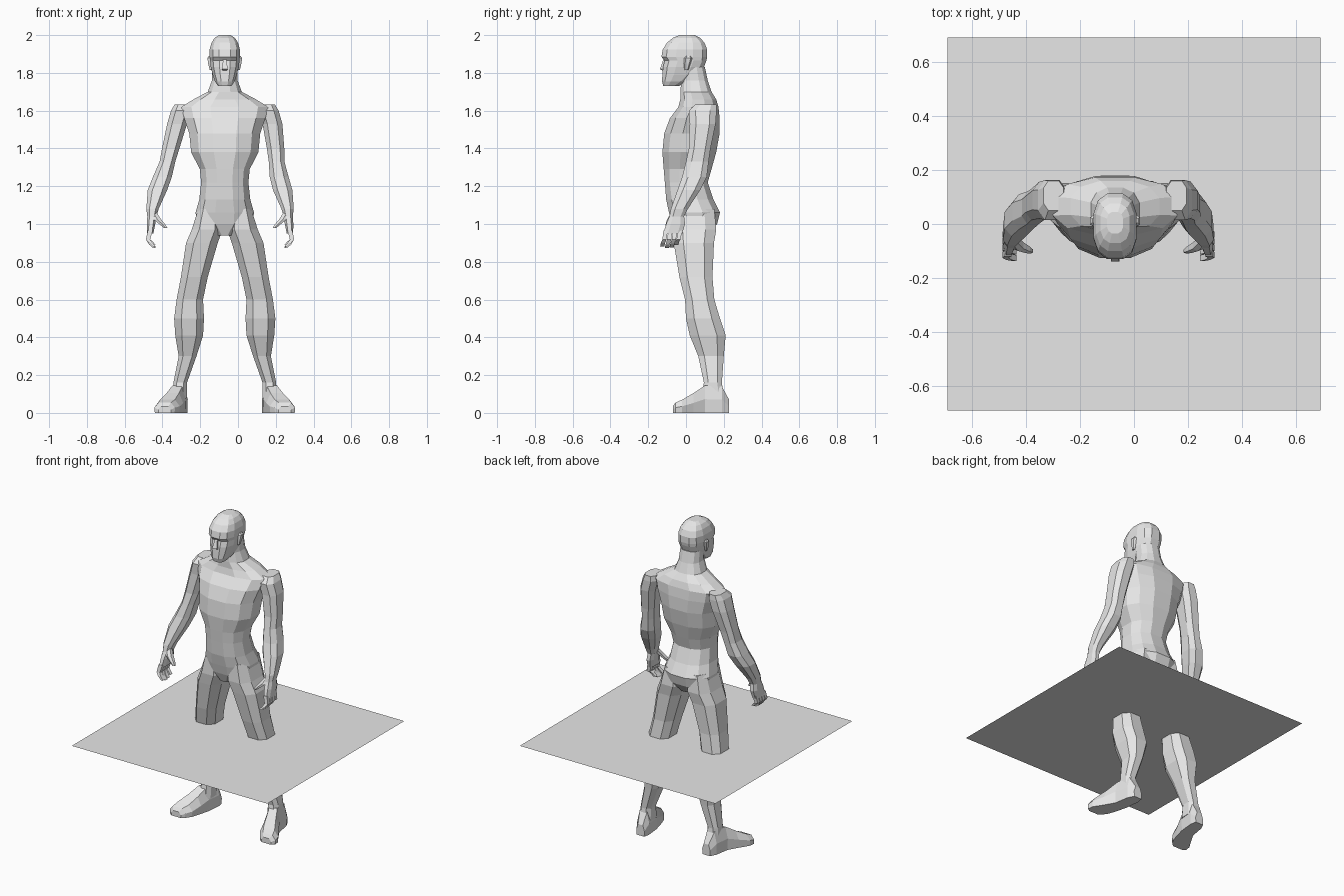
import bpy, bmesh, math
from mathutils import Vector

CX = -0.07  # the figure stands slightly left of the ground centre

grey = bpy.data.materials.new("plain_grey")
grey.diffuse_color = (0.8, 0.8, 0.8, 1)


def finish(name, bm):
    me = bpy.data.meshes.new(name)
    bm.to_mesh(me)
    bm.free()
    me.materials.append(grey)
    ob = bpy.data.objects.new(name, me)
    bpy.context.collection.objects.link(ob)
    return ob


def loft(name, rings):
    """Skin a closed, flat-faced body through rings of points."""
    bm = bmesh.new()
    vs = [[bm.verts.new(p) for p in r] for r in rings]
    n = len(vs[0])
    for a, b in zip(vs, vs[1:]):
        for i in range(n):
            j = (i + 1) % n
            bm.faces.new((a[i], a[j], b[j], b[i]))
    bm.faces.new(vs[0])
    bm.faces.new(vs[-1])
    bmesh.ops.recalc_face_normals(bm, faces=bm.faces)
    return finish(name, bm)


def ring(x0, x1, y0, y1, z, n=8, power=0.75):
    """Horizontal rounded ring that fills the box x0..x1, y0..y1."""
    pts = []
    for i in range(n):
        a = (i + 0.5) * 2 * math.pi / n
        c, s = math.cos(a), math.sin(a)
        pts.append((math.copysign(abs(c) ** power, c), math.copysign(abs(s) ** power, s)))
    mx, my = max(p[0] for p in pts), max(p[1] for p in pts)
    return [Vector(((x0 + x1) / 2 + p[0] / mx * (x1 - x0) / 2,
                    (y0 + y1) / 2 + p[1] / my * (y1 - y0) / 2, z)) for p in pts]


# Torso and neck: z, half width, front y, back y
torso = [(0.94, 0.05, -0.05, 0.12), (1.00, 0.145, -0.075, 0.165), (1.06, 0.155, -0.09, 0.18),
         (1.13, 0.135, -0.105, 0.145), (1.22, 0.125, -0.112, 0.115), (1.29, 0.132, -0.118, 0.135),
         (1.38, 0.178, -0.125, 0.16), (1.48, 0.188, -0.115, 0.178), (1.56, 0.215, -0.085, 0.178),
         (1.62, 0.23, -0.04, 0.172), (1.66, 0.165, -0.03, 0.16), (1.70, 0.09, -0.03, 0.135),
         (1.76, 0.068, -0.025, 0.115), (1.83, 0.066, -0.03, 0.10)]
loft("torso", [ring(CX - w, CX + w, f, b, z, 12, 0.85) for z, w, f, b in torso])

# Head, with jaw, recessed eye line and brow
head = [(1.73, 0.035, -0.12, -0.04), (1.755, 0.052, -0.127, 0.02), (1.79, 0.064, -0.125, 0.07),
        (1.83, 0.074, -0.122, 0.095), (1.865, 0.078, -0.113, 0.108), (1.885, 0.08, -0.13, 0.112),
        (1.925, 0.08, -0.123, 0.112), (1.96, 0.07, -0.1, 0.098), (1.985, 0.054, -0.07, 0.075),
        (2.0, 0.03, -0.035, 0.045)]
loft("head", [ring(CX - w, CX + w, f, b, z, 12, 0.75) for z, w, f, b in head])
loft("nose", [ring(CX - w, CX + w, f, -0.10, z, 4)
              for z, w, f in [(1.812, 0.012, -0.122), (1.82, 0.016, -0.138), (1.872, 0.008, -0.12)]])

# Limb tables: outer and inner distance from the centre line, front y, back y, z
leg = [(0.14, 0.03, -0.07, 0.15, 1.08), (0.175, 0.012, -0.075, 0.16, 0.97),
       (0.205, 0.037, -0.065, 0.148, 0.90), (0.232, 0.09, -0.035, 0.14, 0.72),
       (0.255, 0.115, -0.005, 0.15, 0.60), (0.268, 0.11, 0.0, 0.18, 0.50),
       (0.262, 0.115, 0.02, 0.21, 0.41), (0.244, 0.15, 0.065, 0.20, 0.30),
       (0.272, 0.20, 0.095, 0.19, 0.16), (0.275, 0.20, 0.08, 0.20, 0.08)]
arm = [(0.265, 0.19, 0.05, 0.16, 1.633), (0.285, 0.18, 0.015, 0.162, 1.60),
       (0.305, 0.20, 0.02, 0.157, 1.53), (0.332, 0.24, 0.015, 0.13, 1.40),
       (0.345, 0.262, 0.0, 0.12, 1.33), (0.38, 0.28, -0.02, 0.11, 1.25),
       (0.408, 0.305, -0.045, 0.075, 1.18), (0.415, 0.35, -0.08, 0.01, 1.08),
       (0.41, 0.362, -0.088, -0.01, 1.04), (0.413, 0.368, -0.105, -0.005, 1.00),
       (0.412, 0.378, -0.12, -0.02, 0.95)]
# Foot: centre distance, y, half width, top height
foot = [(0.232, 0.228, 0.028, 0.07), (0.238, 0.19, 0.042, 0.14), (0.25, 0.10, 0.045, 0.145),
        (0.275, 0.04, 0.055, 0.105), (0.303, -0.02, 0.065, 0.07), (0.318, -0.055, 0.055, 0.055),
        (0.318, -0.07, 0.034, 0.035)]

for label, side in (("right", -1), ("left", 1)):
    def X(s, z=2.0):
        # the left forearm hangs a little closer to the body
        tuck = min(0.05, max(0.0, (1.5 - z) * 0.17)) if side > 0 else 0
        return CX + side * (s - tuck)

    # Legs and feet
    loft(label + "_leg", [ring(X(o), X(i), f, b, z) for o, i, f, b, z in leg])
    loft(label + "_foot", [[Vector((X(s + k * w), y, h * t)) for k, t in
                            ((-0.95, 0), (0.95, 0), (1, 0.5), (0.6, 1), (-0.6, 1), (-1, 0.5))]
                           for s, y, w, h in foot])

    # Arm and palm
    loft(label + "_arm", [ring(X(o, z), X(i, z), f, b, z) for o, i, f, b, z in arm])

    # Four curled fingers
    for k in range(4):
        y = -0.108 + k * 0.025
        drop = (0.008, 0.0, 0.004, 0.016)[k]
        path = [(0.395, 0.965, 0.013, 0), (0.406, 0.918, 0.011, -0.006),
                (0.392, 0.892 + drop, 0.010, -0.014), (0.372, 0.872 + drop, 0.007, -0.018)]
        loft(f"{label}_finger_{k + 1}",
             [ring(X(s - r, z), X(s + r, z), y + dy - 0.011, y + dy + 0.011, z, 4)
              for s, z, r, dy in path])

    # Thumb
    loft(label + "_thumb",
         [ring(X(s - r, z), X(s + r, z), y - r, y + r, z, 6)
          for s, y, z, r in [(0.378, -0.06, 1.06, 0.018), (0.358, -0.08, 1.025, 0.02),
                             (0.33, -0.093, 0.998, 0.015), (0.312, -0.10, 0.978, 0.009)]])

    # Ear
    loft(label + "_ear",
         [ring(X(0.065), X(w), f, b, z, 6) for z, w, f, b in
          [(1.815, 0.08, -0.008, 0.012), (1.85, 0.088, -0.012, 0.025),
           (1.878, 0.092, -0.01, 0.034), (1.89, 0.084, 0.0, 0.025)]])

# Flat square sheet crossing the legs at knee height
bm = bmesh.new()
bmesh.ops.create_grid(bm, x_segments=1, y_segments=1, size=0.69)
finish("ground_sheet", bm).location.z = 0.608
